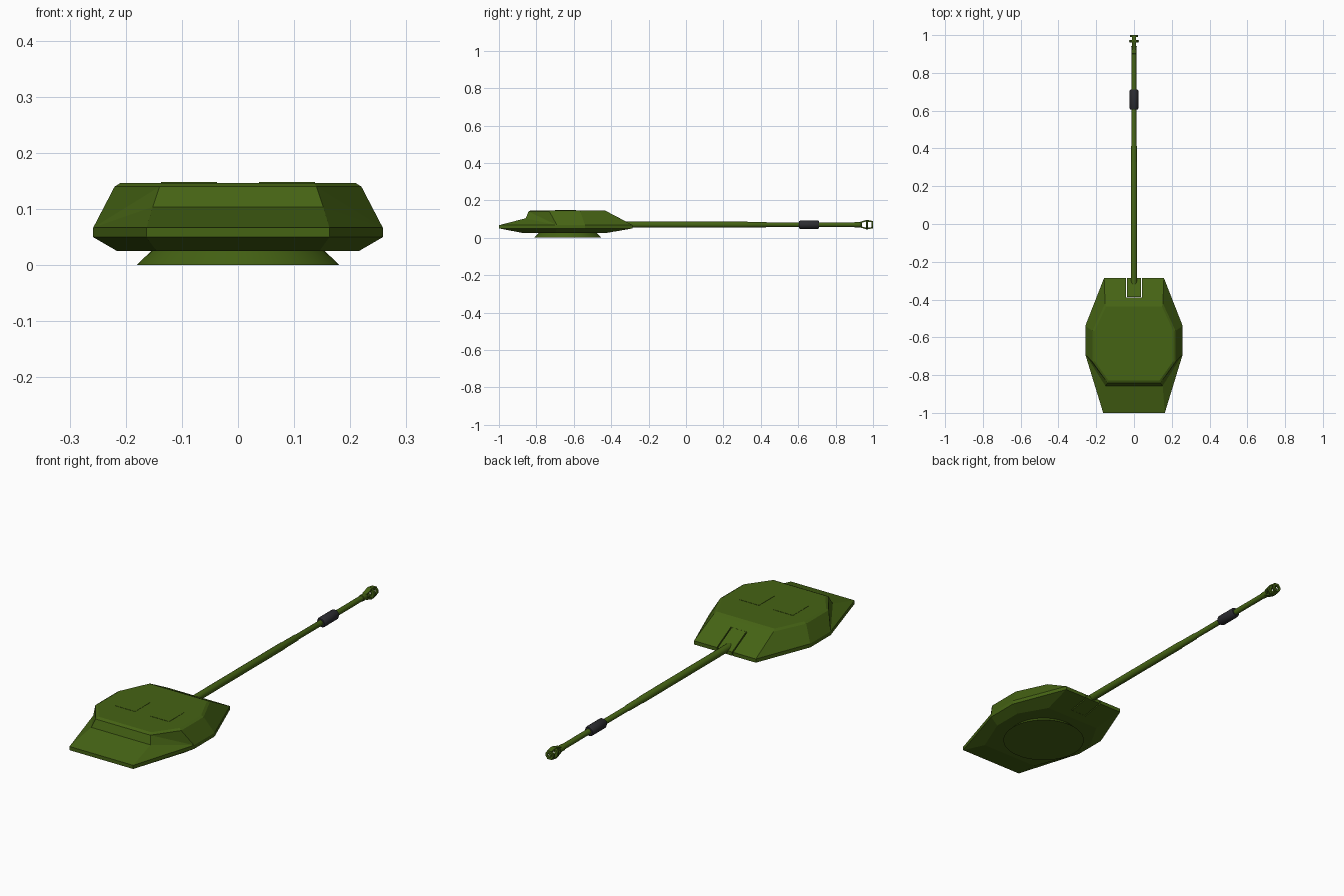
import bpy, bmesh, math

if "Cube" in bpy.data.objects:
    bpy.data.objects.remove(bpy.data.objects["Cube"])

def material(name, col):
    m = bpy.data.materials.new(name)
    m.diffuse_color = (*col, 1)
    m.use_nodes = True
    m.node_tree.nodes["Principled BSDF"].inputs["Base Color"].default_value = m.diffuse_color
    return m

GREEN = material("olive_paint", (0.06, 0.125, 0.007))
DARK = material("dark_rubber", (0.025, 0.025, 0.03))
BORE_Z = 0.07

def finish(name, bm, mat=GREEN, smooth=False):
    bmesh.ops.recalc_face_normals(bm, faces=bm.faces)
    me = bpy.data.meshes.new(name)
    bm.to_mesh(me)
    bm.free()
    me.materials.append(mat)
    ob = bpy.data.objects.new(name, me)
    bpy.context.collection.objects.link(ob)
    bpy.ops.object.select_all(action='DESELECT')
    ob.select_set(True)
    bpy.context.view_layer.objects.active = ob
    if smooth:
        bpy.ops.object.shade_smooth_by_angle(angle=math.radians(35))
    return ob

def prism(name, yz, x0, x1):
    """Side profile in y,z extruded from x0 to x1."""
    bm = bmesh.new()
    a, b = ([bm.verts.new((x, y, z)) for y, z in yz] for x in (x0, x1))
    n = len(yz)
    bm.faces.new(a)
    bm.faces.new(b)
    for i in range(n):
        j = (i + 1) % n
        bm.faces.new((a[i], a[j], b[j], b[i]))
    return finish(name, bm)

def lathe(name, prof, n=16, mat=GREEN, closed=False):
    """Profile of (y, radius) turned around the bore axis."""
    bm = bmesh.new()
    rings = [[bm.verts.new((r * math.cos(2 * math.pi * i / n), y,
                            BORE_Z + r * math.sin(2 * math.pi * i / n)))
              for i in range(n)] for y, r in prof]
    pairs = list(zip(rings, rings[1:]))
    if closed:
        pairs.append((rings[-1], rings[0]))
    else:
        bm.faces.new(rings[0])
        bm.faces.new(rings[-1])
    for a, b in pairs:
        for i in range(n):
            j = (i + 1) % n
            bm.faces.new((a[i], a[j], b[j], b[i]))
    return finish(name, bm, mat, True)

# Turret shell: stacked half outlines (front, side front, side back, back), mirrored
levels = [
    (0.025, [(0.14, -0.43), (0.215, -0.56), (0.215, -0.70), (0.145, -0.87)]),
    (0.050, [(0.158, -0.285), (0.258, -0.54), (0.258, -0.69), (0.163, -1.0)]),
    (0.067, [(0.158, -0.285), (0.258, -0.54), (0.258, -0.69), (0.163, -1.0)]),
    (0.140, [(0.153, -0.422), (0.220, -0.565), (0.220, -0.73), (0.14, -0.842)]),
    (0.147, [(0.148, -0.437), (0.209, -0.568), (0.209, -0.725), (0.135, -0.828)]),
]
bm = bmesh.new()
loops = []
for z, half in levels:
    pts = half + [(-x, y) for x, y in reversed(half)]
    loops.append([bm.verts.new((x, y, z)) for x, y in pts])
step = [bm.verts.new((s * 0.152, -0.857, 0.104)) for s in (1, -1)]
bm.faces.new(loops[0])
bm.faces.new(loops[-1])
for k, (a, b) in enumerate(zip(loops, loops[1:])):
    for i in range(8):
        j = (i + 1) % 8
        if k == 2 and i in (2, 3, 4):
            continue
        bm.faces.new((a[i], a[j], b[j], b[i]))
# Stepped rear of the shell
lo, hi = loops[2], loops[3]
bm.faces.new((lo[3], lo[4], step[1], step[0]))
bm.faces.new((step[0], step[1], hi[4], hi[3]))
for side, back, s in ((2, 3, step[0]), (5, 4, step[1])):
    bm.faces.new((lo[side], lo[back], s))
    bm.faces.new((lo[side], s, hi[back]))
    bm.faces.new((lo[side], hi[back], hi[side]))
shell = finish("turret_shell", bm)

# Slot for the gun mantlet
cutter = prism("slot_cutter", [(-0.388, -0.1), (-0.2, -0.1), (-0.2, 0.3), (-0.388, 0.3)],
               -0.042, 0.042)
cutter.hide_render = True
cut = shell.modifiers.new("mantlet_slot", 'BOOLEAN')
cut.object = cutter
cut.solver = 'EXACT'
bpy.context.view_layer.objects.active = shell
bpy.ops.object.modifier_apply(modifier=cut.name)
bpy.data.objects.remove(cutter)

# Gun mantlet
prism("gun_mantlet", [(-0.387, 0.122), (-0.285, 0.067), (-0.285, 0.05), (-0.387, 0.032)],
      -0.037, 0.037)

# Roof hatches
for s in (1, -1):
    prism("roof_hatch", [(-0.587, 0.146), (-0.587, 0.1482), (-0.70, 0.1482), (-0.70, 0.146)],
          s * 0.037, s * 0.137)

# Turret ring
bm = bmesh.new()
bmesh.ops.create_cone(bm, cap_ends=True, segments=40, radius1=0.181, radius2=0.153, depth=0.027)
bmesh.ops.translate(bm, verts=bm.verts, vec=(0, -0.632, 0.0135))
finish("turret_ring", bm, smooth=True)

# Barrel, bore evacuator and muzzle brake
lathe("gun_barrel", [(-0.32, 0.0165), (0.325, 0.0165), (0.33, 0.015), (0.425, 0.0145),
                     (0.43, 0.0125), (0.90, 0.0125), (0.902, 0.0145), (0.925, 0.0145),
                     (0.935, 0.0125), (0.942, 0.016), (0.942, 0.009), (0.85, 0.009)])
lathe("bore_evacuator", [(0.605, 0.019), (0.612, 0.023), (0.705, 0.023), (0.712, 0.019)], mat=DARK)
lathe("brake_baffle", [(0.962, 0.010), (0.962, 0.024), (0.968, 0.026), (0.974, 0.024),
                       (0.974, 0.010)], closed=True)
lathe("brake_end_ring", [(0.991, 0.010), (0.991, 0.020), (1.0, 0.020), (1.0, 0.010)], closed=True)
for s in (1, -1):
    prism("brake_bridge", [(y, BORE_Z + s * h) for y, h in
          ((0.925, 0.013), (0.962, 0.0245), (0.972, 0.0245), (1.0, 0.0195),
           (1.0, 0.013), (0.962, 0.016), (0.935, 0.009))], -0.011, 0.011)
